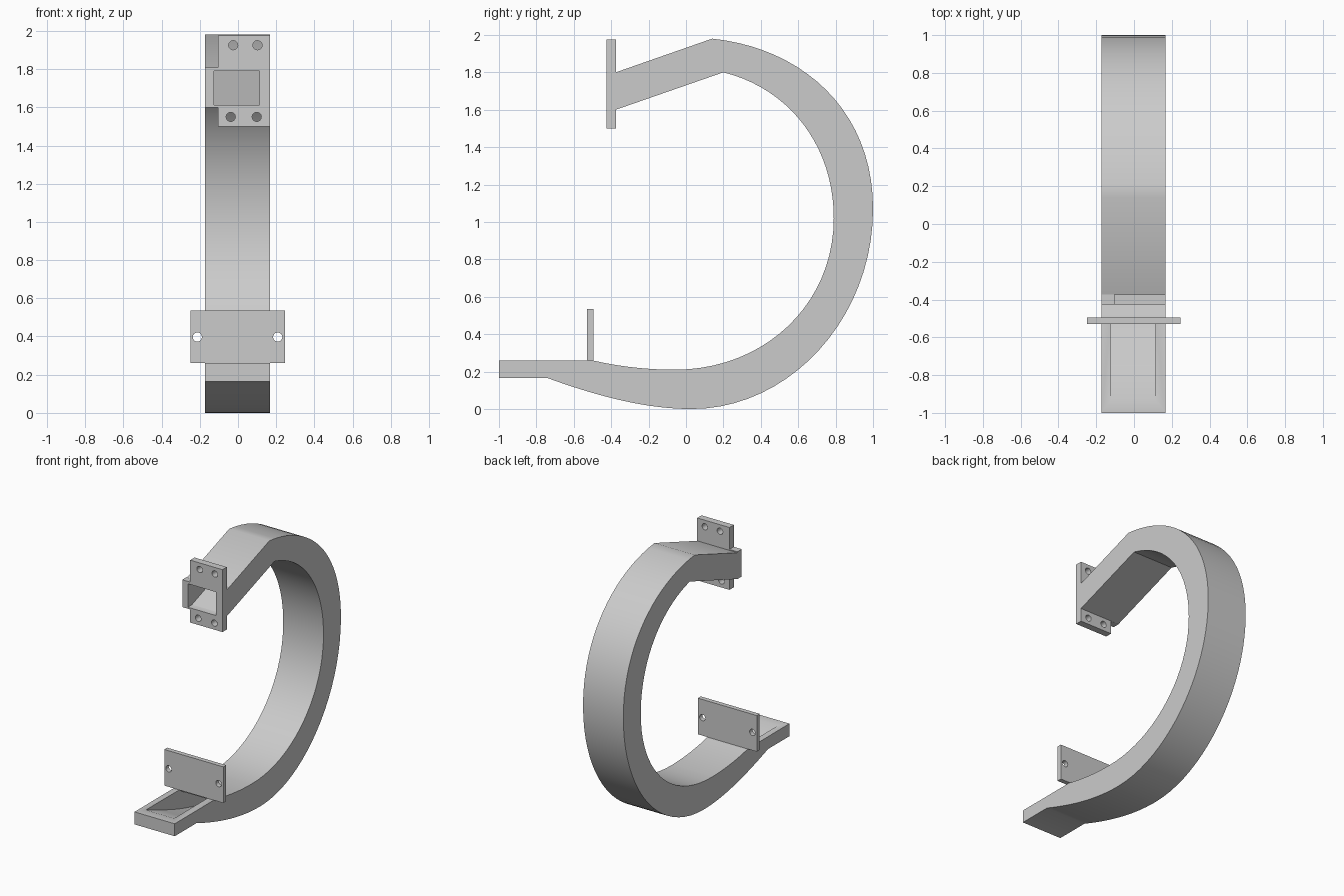
import bpy, bmesh, math
from mathutils import Vector
from mathutils.geometry import interpolate_bezier

if "Cube" in bpy.data.objects:
    bpy.data.objects.remove(bpy.data.objects["Cube"])

grey = bpy.data.materials.new("plain grey")
grey.use_nodes = True
COLOUR = (0.6, 0.6, 0.6, 1)
grey.diffuse_color = COLOUR
grey.node_tree.nodes["Principled BSDF"].inputs["Base Color"].default_value = COLOUR


def curve(*pts, steps=20):
    """Chain of cubic segments: knot, handle, handle, knot, handle, handle, knot..."""
    out = [pts[0]]
    for i in range(0, len(pts) - 1, 3):
        seg = interpolate_bezier(*[Vector((*p, 0)) for p in pts[i:i + 4]], steps + 1)
        out += [(v.x, v.y) for v in seg[1:]]
    return out


def offset(pts, d):
    """Shift an open path sideways (positive is to the left of travel)."""
    out = []
    for i, p in enumerate(pts):
        a, b = Vector(pts[max(i - 1, 0)]), Vector(pts[min(i + 1, len(pts) - 1)])
        t = (b - a).normalized()
        out.append((p[0] - t.y * d, p[1] + t.x * d))
    return out


def prism(name, pts, lo, hi, axis):
    """Extrude a profile: (y, z) along x, or (x, z) along y."""
    bm = bmesh.new()
    place = (lambda p, h: (h, *p)) if axis == "x" else (lambda p, h: (p[0], h, p[1]))
    face = bm.faces.new([bm.verts.new(place(p, lo)) for p in pts])
    ext = bmesh.ops.extrude_face_region(bm, geom=[face])
    shift = Vector(place((0, 0), hi - lo))
    bmesh.ops.translate(bm, vec=shift,
                        verts=[g for g in ext["geom"] if isinstance(g, bmesh.types.BMVert)])
    bmesh.ops.recalc_face_normals(bm, faces=bm.faces)
    me = bpy.data.meshes.new(name)
    bm.to_mesh(me)
    bm.free()
    me.materials.append(grey)
    ob = bpy.data.objects.new(name, me)
    bpy.context.collection.objects.link(ob)
    return ob


def activate(ob):
    bpy.ops.object.select_all(action="DESELECT")
    ob.select_set(True)
    bpy.context.view_layer.objects.active = ob


def cut(ob, cutter):
    activate(ob)
    mod = ob.modifiers.new("cut", "BOOLEAN")
    mod.operation, mod.solver, mod.object = "DIFFERENCE", "EXACT", cutter
    bpy.ops.object.modifier_apply(modifier=mod.name)


def drill(ob, holes, y, r=0.024):
    for x, z in holes:
        ring = [(x + r * math.cos(a * math.tau / 24), z + r * math.sin(a * math.tau / 24))
                for a in range(24)]
        c = prism("hole_cutter", ring, y - 0.1, y + 0.1, "y")
        cut(ob, c)
        bpy.data.objects.remove(c)


# Side profile of the duct: outer sweep from toe to crown, inner sweep from crown to toe
outer = curve((-0.74, 0.165), (-0.45, 0.06), (-0.2, 0.0), (0.03, 0.0),
              (0.55, 0.0), (1.0, 0.48), (1.0, 1.07),
              (1.0, 1.6), (0.62, 1.93), (0.14, 1.98))
inner = curve((0.2, 1.8), (0.56, 1.71), (0.79, 1.4), (0.79, 1.02),
              (0.79, 0.56), (0.42, 0.21), (-0.06, 0.21),
              (-0.2, 0.21), (-0.35, 0.225), (-0.5, 0.26))
duct = prism("curved_duct",
             [(-1, 0.165)] + outer + [(-0.375, 1.8), (-0.375, 1.6)] + inner + [(-1, 0.26)],
             -0.172, 0.167, "x")

# Hollow channel, open at the upper mouth and along the top of the toe
floor = [p for p in offset(outer, 0.02) if p[0] > -0.6 or p[1] > 0.5]
roof = offset(inner, 0.02)
roof = [p for p in roof if p[0] > -0.48 or p[1] > 0.5]
channel = prism("channel_cutter",
                [(-0.935, 0.262), (-0.75, 0.19)] + floor
                + [(-0.375, 1.79), (-0.5, 1.79), (-0.5, 1.61), (-0.375, 1.612)] + roof
                + [(-0.5, 0.238), (-0.515, 0.3), (-0.935, 0.3)],
                -0.125, 0.113, "x")
cut(duct, channel)

# Upper flange with a side tab that carries on the duct end
flange = prism("upper_flange",
               [(-0.105, 1.5), (0.167, 1.5), (0.167, 1.975), (-0.105, 1.975),
                (-0.105, 1.808), (-0.172, 1.808), (-0.172, 1.6), (-0.105, 1.6)],
               -0.425, -0.373, "y")
cut(flange, channel)
drill(flange, [(-0.025, 1.925), (0.102, 1.925), (-0.038, 1.55), (0.098, 1.55)], -0.4)
bpy.data.objects.remove(channel)

# Lower mounting plate standing across the toe
plate = prism("lower_mounting_plate",
              [(-0.25, 0.26), (0.247, 0.26), (0.247, 0.535), (-0.25, 0.535)],
              -0.53, -0.495, "y")
drill(plate, [(-0.213, 0.397), (0.208, 0.397)], -0.51)

for ob in (duct, flange, plate):
    activate(ob)
    bpy.ops.object.shade_smooth_by_angle(angle=math.radians(30))
